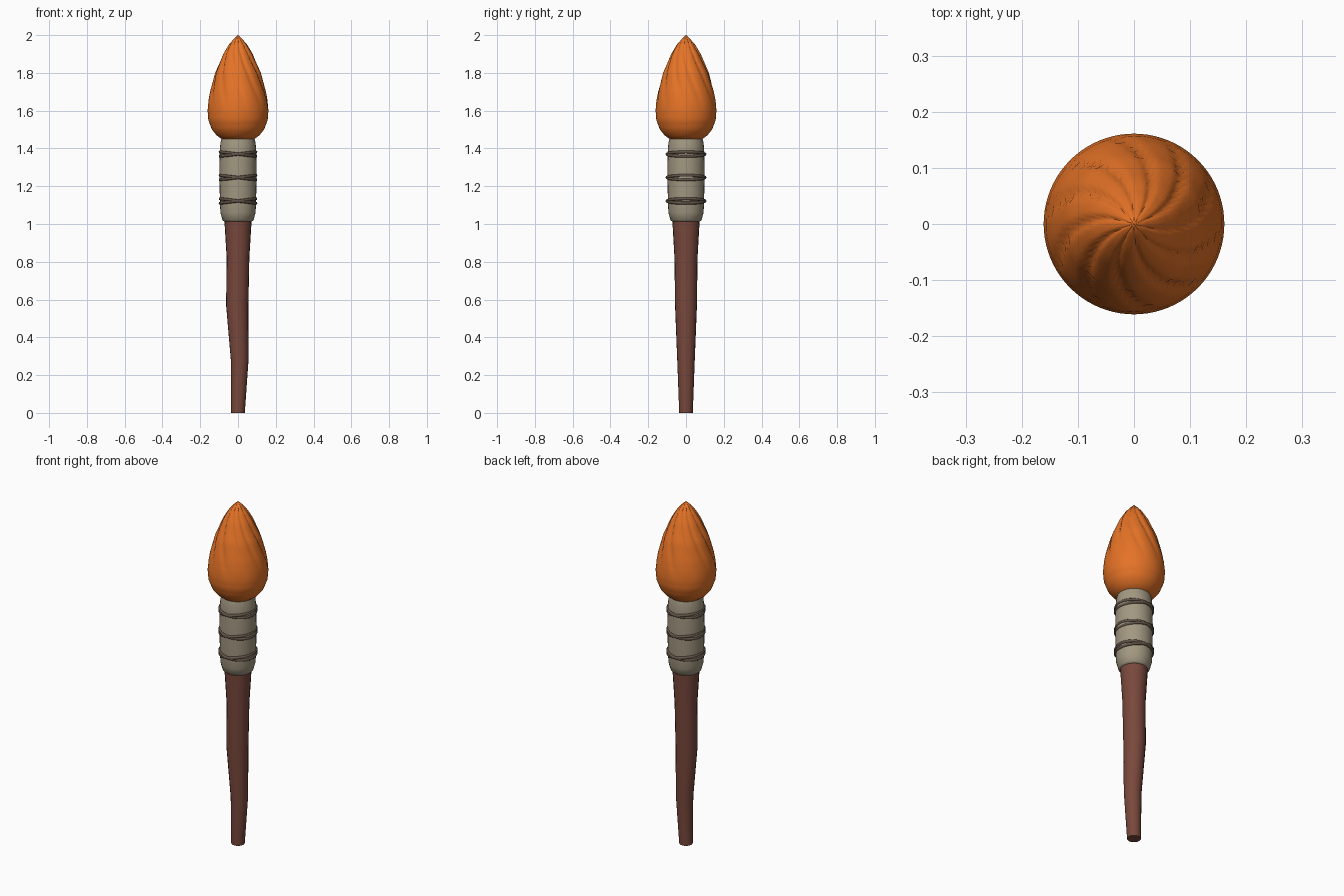
import bpy
import bmesh
import math

cube = bpy.data.objects.get("Cube")
if cube:
    bpy.data.objects.remove(cube, do_unlink=True)


def material(name, rgb):
    mat = bpy.data.materials.new(name)
    mat.use_nodes = True
    mat.diffuse_color = (*rgb, 1)
    mat.node_tree.nodes["Principled BSDF"].inputs["Base Color"].default_value = (*rgb, 1)
    return mat


orange = material("flame orange", (0.78, 0.17, 0.02))
wood = material("reddish brown wood", (0.19, 0.065, 0.045))
cloth = material("tan cloth", (0.36, 0.31, 0.22))
cord = material("dark cord", (0.12, 0.09, 0.065))


def loft(name, rings, point, sides, mat, angle):
    """Skin a stack of rings; point(ring, theta) returns a position."""
    bm = bmesh.new()
    rows = [[bm.verts.new(point(ring, math.tau * i / sides)) for i in range(sides)]
            for ring in rings]
    for low, high in zip(rows, rows[1:]):
        for i in range(sides):
            j = (i + 1) % sides
            bm.faces.new((low[i], low[j], high[j], high[i]))
    bm.faces.new(rows[0][::-1])
    bm.faces.new(rows[-1])
    mesh = bpy.data.meshes.new(name)
    bm.to_mesh(mesh)
    bm.free()
    mesh.materials.append(mat)
    obj = bpy.data.objects.new(name, mesh)
    bpy.context.collection.objects.link(obj)
    smooth(obj, angle)
    return obj


def smooth(obj, angle):
    bpy.ops.object.select_all(action="DESELECT")
    obj.select_set(True)
    bpy.context.view_layer.objects.active = obj
    bpy.ops.object.shade_smooth_by_angle(angle=math.radians(angle))


# Slightly bent handle: height, x centre, x radius, y radius
handle = [(0, 0, 0.036, 0.036), (0.27, 0.009, 0.046, 0.046),
          (0.57, -0.004, 0.059, 0.058), (0.82, 0, 0.06, 0.061),
          (1.05, 0, 0.074, 0.074)]
loft("handle", handle,
     lambda r, t: (r[1] + r[2] * math.cos(t), r[3] * math.sin(t), r[0]),
     20, wood, 40)

# Cloth wrapping: height, radius
wrap = [(1.012, 0.072), (1.02, 0.082), (1.06, 0.093), (1.12, 0.096),
        (1.25, 0.098), (1.38, 0.097), (1.43, 0.093), (1.46, 0.085)]
loft("cloth_wrap", wrap,
     lambda r, t: (r[1] * math.cos(t), r[1] * math.sin(t), r[0]),
     32, cloth, 50)

# Crossing pairs of tilted cords
for z in (1.122, 1.246, 1.37):
    for side in (-1, 1):
        bpy.ops.mesh.primitive_torus_add(
            major_segments=32, minor_segments=8, major_radius=0.098,
            minor_radius=0.008, location=(0, 0, z),
            rotation=(0, side * math.radians(7), 0))
        ring = bpy.context.object
        ring.name = "cord_ring"
        ring.scale = (0.97, 1.02, 1)
        ring.data.materials.append(cord)
        smooth(ring, 60)

# Flame: height and radius of its outline
outline = [(1.445, 0.07), (1.452, 0.09), (1.47, 0.114), (1.5, 0.138),
           (1.55, 0.157), (1.6, 0.161), (1.65, 0.157), (1.7, 0.148),
           (1.8, 0.121), (1.9, 0.078), (1.95, 0.048), (1.98, 0.022), (2, 0.001)]
flame = []
for (z0, r0), (z1, r1) in zip(outline, outline[1:]):
    steps = max(1, round((z1 - z0) / 0.02))
    flame += [(z0 + (z1 - z0) * k / steps, r0 + (r1 - r0) * k / steps)
              for k in range(steps)]
flame.append(outline[-1])


def flame_point(ring, theta):
    """Shallow swirling grooves that deepen towards the tip."""
    z, r = ring
    rise = max(0, (z - 1.6) / 0.4)
    groove = max(0, math.cos(10 * theta + 24 * (z - 1.6))) ** 3
    r *= 1 - 0.16 * rise * groove
    return (r * math.cos(theta), r * math.sin(theta), z)


loft("flame", flame, flame_point, 80, orange, 60)
